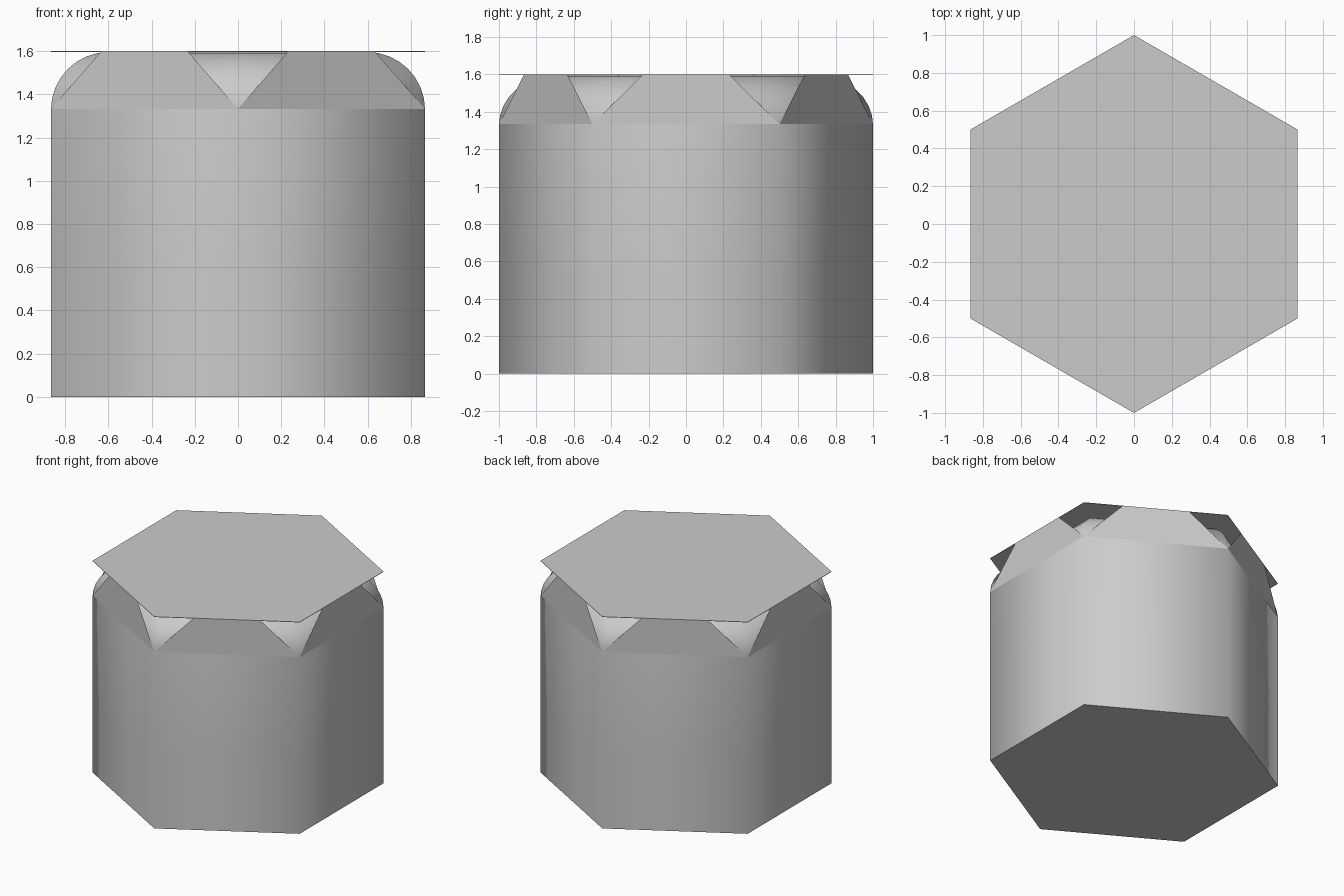
import bpy, bmesh
from math import sin, cos, pi, radians, sqrt
from mathutils import Vector

if "Cube" in bpy.data.objects:
    bpy.data.objects.remove(bpy.data.objects["Cube"])

H = 1.6          # total height
R = H / 6        # rounding radius, also the corner notch size
APO = sqrt(3) / 2


def hexagon(radius, z):
    return [Vector((radius * sin(i * pi / 3), -radius * cos(i * pi / 3), z)) for i in range(6)]


def make(name, rings, cap_bottom=True, cap_top=True, smooth=False):
    bm = bmesh.new()
    loops = [[bm.verts.new(p) for p in ring] for ring in rings]
    for a, b in zip(loops, loops[1:]):
        for i in range(6):
            j = (i + 1) % 6
            bm.faces.new((a[i], a[j], b[j], b[i]))
    if cap_bottom:
        bm.faces.new(loops[0][::-1])
    if cap_top:
        bm.faces.new(loops[-1])
    return finish(name, bm, smooth)


def finish(name, bm, smooth):
    me = bpy.data.meshes.new(name)
    bm.to_mesh(me)
    bm.free()
    ob = bpy.data.objects.new(name, me)
    bpy.context.collection.objects.link(ob)
    if smooth:
        bpy.ops.object.select_all(action='DESELECT')
        ob.select_set(True)
        bpy.context.view_layer.objects.active = ob
        bpy.ops.object.shade_smooth_by_angle(angle=radians(65))
    return ob


# Six-sided body with a rounded top rim
rings = [hexagon(1, 0), hexagon(1, H / 3)]
STEPS = 8
for k in range(STEPS + 1):
    t = k / STEPS * pi / 2
    inset = R * (1 - cos(t))
    rings.append(hexagon((APO - inset) / APO, H - R - 0.004 + R * sin(t)))
make("body", rings, smooth=True)

# Thin flat lid reaching to the full outline
make("lid", [hexagon(1, H - 0.003), hexagon(1, H)])

# Upright panels under the lid, tapered to leave a notch at each corner
bm = bmesh.new()
low, high = hexagon(1, H - R), hexagon(1, H - 0.003)
for i in range(6):
    j = (i + 1) % 6
    pts = [low[i], low[j], high[j].lerp(high[i], R), high[i].lerp(high[j], R)]
    bm.faces.new([bm.verts.new(p) for p in reversed(pts)])
finish("rim_panels", bm, False)
